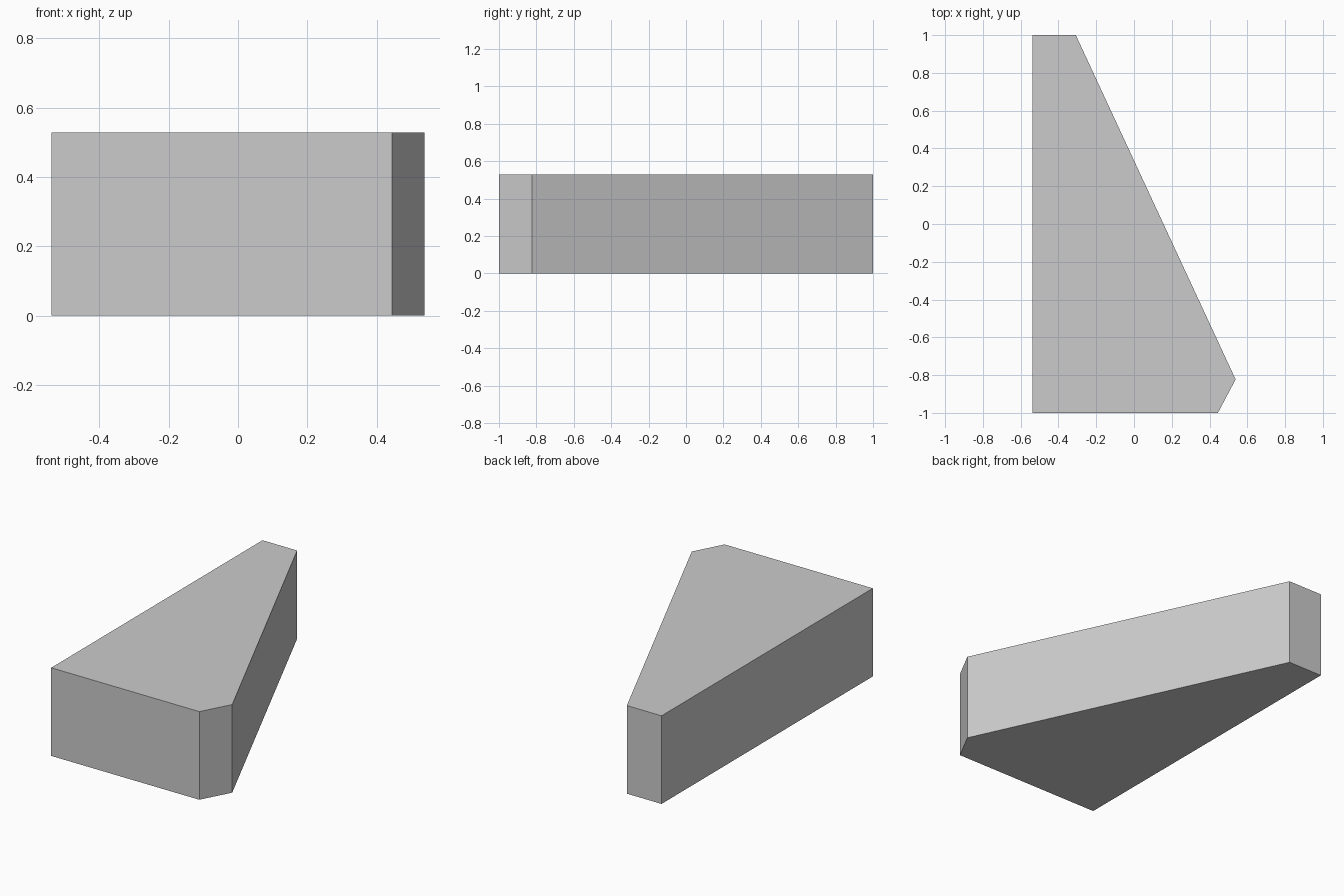
import bpy
import bmesh

if "Cube" in bpy.data.objects:
    bpy.data.objects.remove(bpy.data.objects["Cube"])

HEIGHT = 0.528

# Five-sided outline of the wedge seen from above, counter-clockwise
OUTLINE = [(-0.538, -1.0), (0.444, -1.0), (0.538, -0.823), (-0.308, 1.0), (-0.538, 1.0)]

# Extrude the outline upward into a closed prism
bm = bmesh.new()
base = bm.faces.new([bm.verts.new((x, y, 0)) for x, y in OUTLINE])
extruded = bmesh.ops.extrude_face_region(bm, geom=[base], use_keep_orig=True)
top_verts = [g for g in extruded["geom"] if isinstance(g, bmesh.types.BMVert)]
bmesh.ops.translate(bm, verts=top_verts, vec=(0, 0, HEIGHT))
bmesh.ops.recalc_face_normals(bm, faces=bm.faces)

mesh = bpy.data.meshes.new("wedge_block")
bm.to_mesh(mesh)
bm.free()
wedge = bpy.data.objects.new("wedge_block", mesh)
bpy.context.collection.objects.link(wedge)
